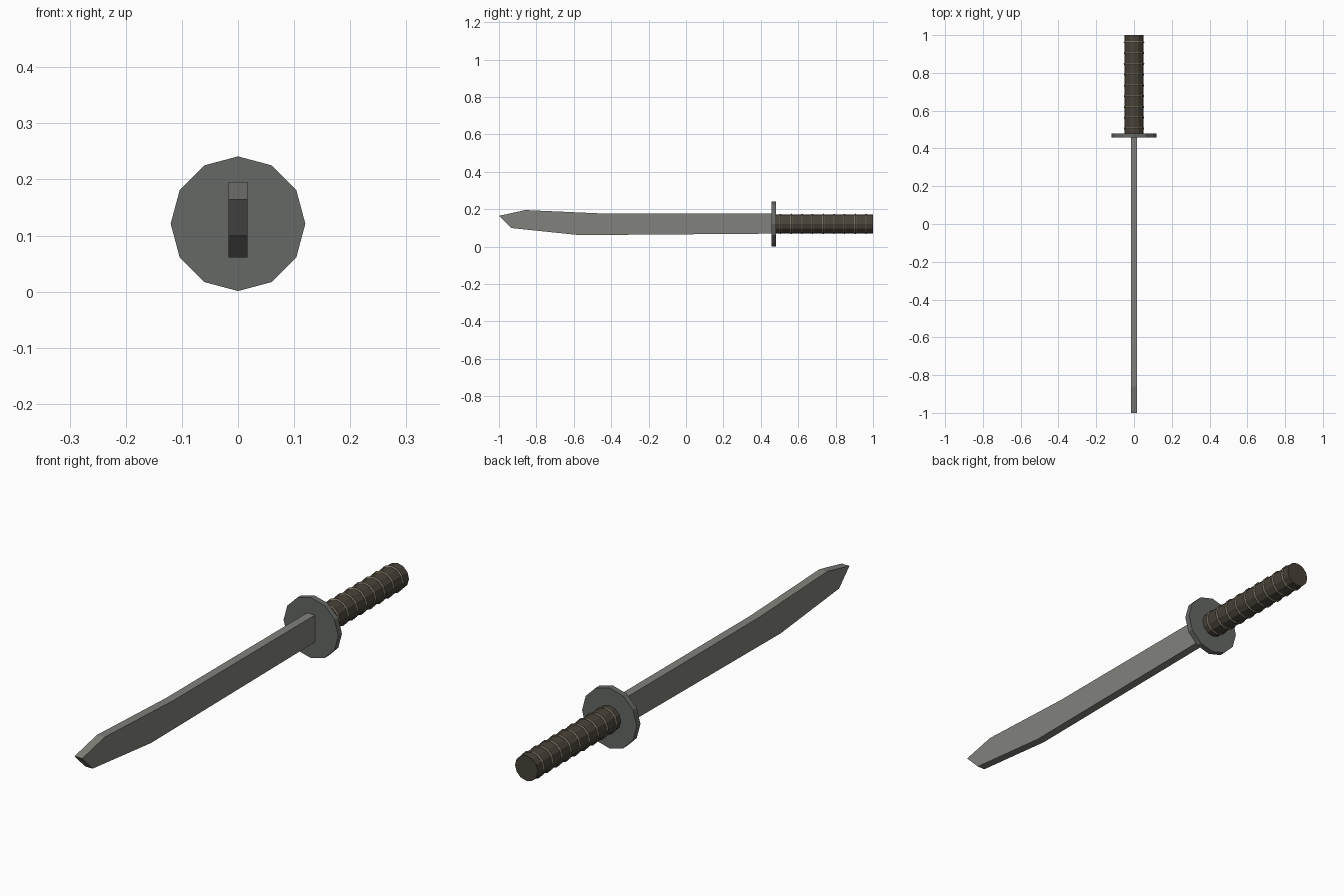
import bpy, bmesh, math

if "Cube" in bpy.data.objects:
    bpy.data.objects.remove(bpy.data.objects["Cube"])

ZC = 0.121  # height of the sword's long axis


def material(name, rgb):
    m = bpy.data.materials.new(name)
    m.diffuse_color = (*rgb, 1)
    m.use_nodes = True
    m.node_tree.nodes["Principled BSDF"].inputs["Base Color"].default_value = m.diffuse_color
    return m


steel = material("steel", (0.22, 0.22, 0.20))
iron = material("dark_iron", (0.13, 0.14, 0.13))
leather = material("leather", (0.065, 0.055, 0.04))
cord = material("cord", (0.18, 0.155, 0.11))


def rod(name, radius, y0, y1, mat):
    # 12-sided cylinder along y
    bpy.ops.mesh.primitive_cylinder_add(
        vertices=12, radius=radius, depth=y1 - y0,
        location=(0, (y0 + y1) / 2, ZC), rotation=(math.pi / 2, 0, 0))
    ob = bpy.context.object
    ob.name = name
    ob.data.materials.append(mat)
    return ob


# Blade: side profile (y, z) extruded across x
profile = [(-1.0, 0.164), (-0.86, 0.195), (-0.43, 0.176), (0.47, 0.176),
           (0.47, 0.069), (-0.57, 0.061), (-0.935, 0.099)]
half = 0.017
bm = bmesh.new()
face = bm.faces.new([bm.verts.new((-half, y, z)) for y, z in profile])
ext = bmesh.ops.extrude_face_region(bm, geom=[face])
bmesh.ops.translate(bm, vec=(2 * half, 0, 0),
                    verts=[v for v in ext["geom"] if isinstance(v, bmesh.types.BMVert)])
bmesh.ops.recalc_face_normals(bm, faces=bm.faces)
mesh = bpy.data.meshes.new("blade")
bm.to_mesh(mesh)
bm.free()
mesh.materials.append(steel)
bpy.context.collection.objects.link(bpy.data.objects.new("blade", mesh))

# Guard and grip
rod("guard", 0.12, 0.457, 0.48, iron)
rod("grip", 0.05, 0.47, 1.0, leather)

# Cord rings around the grip
for i in range(9):
    bpy.ops.mesh.primitive_torus_add(
        major_segments=12, minor_segments=6, major_radius=0.048, minor_radius=0.0065,
        location=(0, 0.506 + 0.057 * i, ZC), rotation=(math.pi / 2, 0, 0))
    ring = bpy.context.object
    ring.name = f"grip_ring_{i + 1}"
    ring.data.materials.append(cord)
